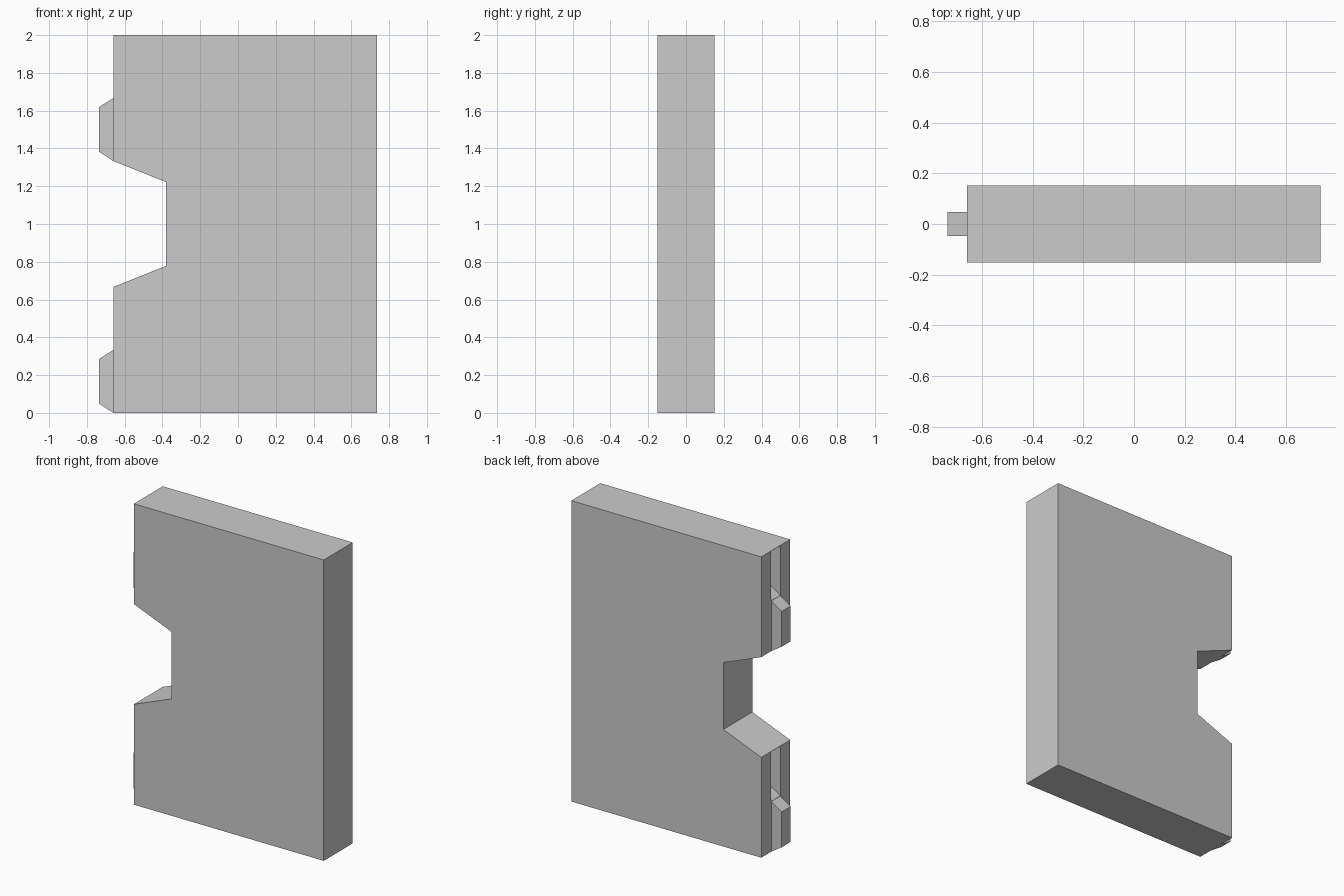
import bpy, bmesh

if "Cube" in bpy.data.objects:
    bpy.data.objects.remove(bpy.data.objects["Cube"])

EDGE = -0.66      # joint edge of the panel
RIGHT = 0.737     # plain edge of the panel
THICK = 0.152     # half thickness
LOCK = 0.08       # tongue height and socket depth
THIRD = 1 / 3


def prism(name, profile, half):
    """Extrude an (x, z) outline symmetrically along y."""
    bm = bmesh.new()
    face = bm.faces.new([bm.verts.new((x, -half, z)) for x, z in profile])
    ext = bmesh.ops.extrude_face_region(bm, geom=[face])
    verts = [v for v in ext["geom"] if isinstance(v, bmesh.types.BMVert)]
    bmesh.ops.translate(bm, verts=verts, vec=(0, 2 * half, 0))
    bmesh.ops.recalc_face_normals(bm, faces=bm.faces[:])
    mesh = bpy.data.meshes.new(name)
    bm.to_mesh(mesh)
    bm.free()
    obj = bpy.data.objects.new(name, mesh)
    bpy.context.collection.objects.link(obj)
    return obj


# Panel with the tapered notch in its joint edge
panel = prism("panel", [
    (EDGE, 0), (RIGHT, 0), (RIGHT, 2), (EDGE, 2),
    (EDGE, 2 - 2 * THIRD), (-0.381, 1.222),
    (-0.381, 0.778), (EDGE, 2 * THIRD)], THICK)

for label, z in (("lower", 0), ("upper", 4 * THIRD)):
    # Tapered tongue in the lower half of each edge section
    prism(label + "_tongue", [
        (EDGE, z), (EDGE, z + THIRD),
        (EDGE - LOCK + 0.003, z + 0.285), (EDGE - LOCK + 0.003, z + 0.05)], 0.047)

    # Matching socket cut above it
    a, b = z + THIRD + 0.002, z + 2 * THIRD - 0.002
    cutter = prism(label + "_socket_cutter", [
        (EDGE - 0.05, a), (EDGE, a), (EDGE + LOCK, a + 0.048),
        (EDGE + LOCK, b - 0.048), (EDGE, b), (EDGE - 0.05, b)], 0.05)
    cutter.hide_render = True
    mod = panel.modifiers.new(label + "_socket", 'BOOLEAN')
    mod.operation = 'DIFFERENCE'
    mod.solver = 'EXACT'
    mod.object = cutter
    bpy.context.view_layer.objects.active = panel
    bpy.ops.object.modifier_apply(modifier=mod.name)
    bpy.data.objects.remove(cutter)
